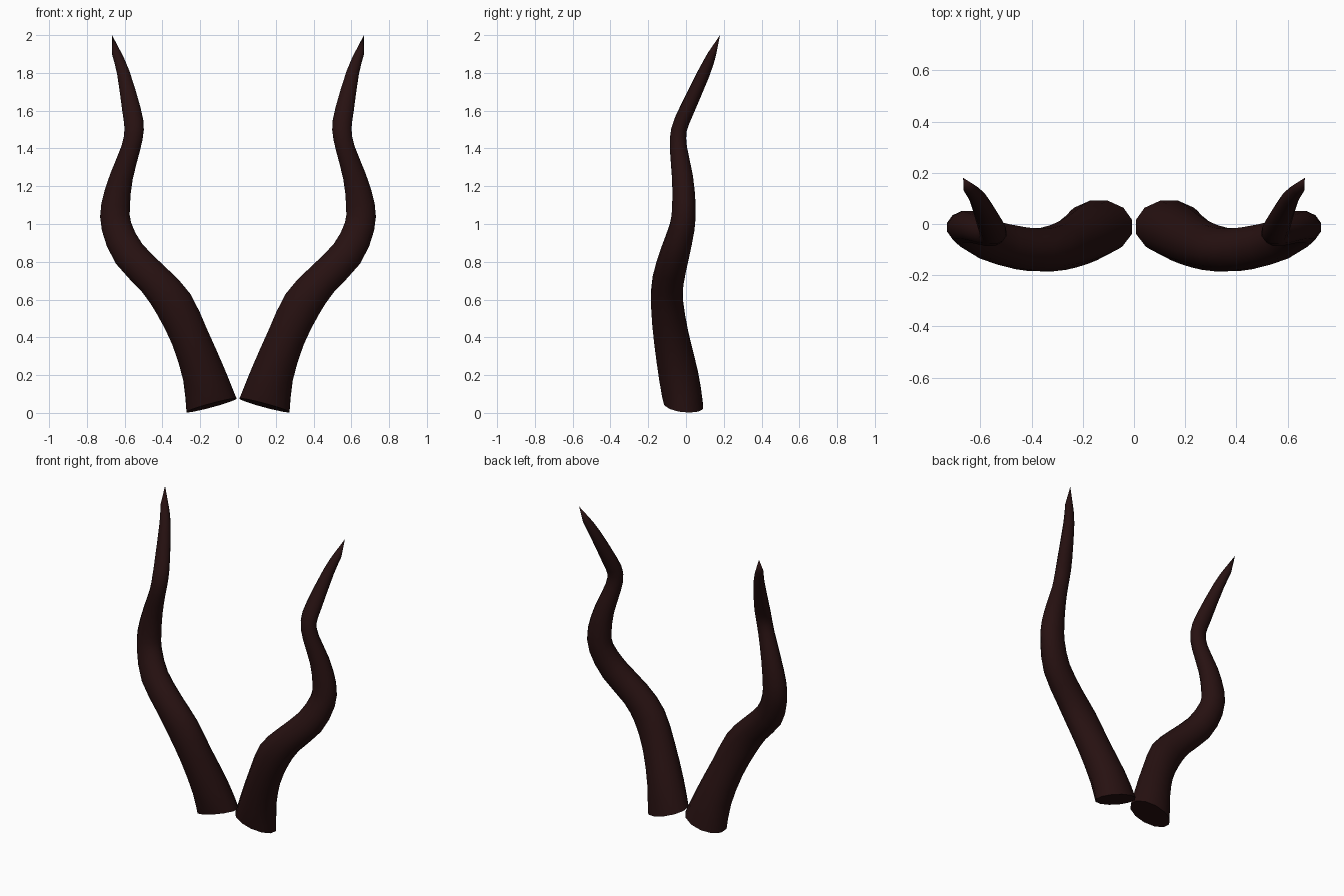
import bpy, bmesh, math
from mathutils import Vector

cube = bpy.data.objects.get("Cube")
if cube:
    bpy.data.objects.remove(cube, do_unlink=True)

# Dark reddish brown horn material
horn_mat = bpy.data.materials.new("dark_brown_horn")
horn_mat.use_nodes = True
colour = (0.02, 0.0055, 0.0055, 1)
horn_mat.diffuse_color = colour
bsdf = horn_mat.node_tree.nodes["Principled BSDF"]
bsdf.inputs["Base Color"].default_value = colour
bsdf.inputs["Roughness"].default_value = 0.7

# Horn centreline: x, y, z, sideways radius, depth radius
STATIONS = [
    (0.14, -0.012, 0.04, 0.139, 0.105),
    (0.18, -0.04, 0.2, 0.115, 0.105),
    (0.255, -0.078, 0.4, 0.102, 0.094),
    (0.34, -0.1, 0.575, 0.105, 0.086),
    (0.44, -0.095, 0.7, 0.092, 0.083),
    (0.575, -0.06, 0.84, 0.088, 0.077),
    (0.643, -0.02, 0.985, 0.081, 0.067),
    (0.648, -0.011, 1.1, 0.077, 0.063),
    (0.617, -0.019, 1.25, 0.062, 0.056),
    (0.568, -0.04, 1.4, 0.051, 0.046),
    (0.55, -0.037, 1.5, 0.052, 0.042),
    (0.563, 0.003, 1.6, 0.05, 0.04),
    (0.607, 0.095, 1.8, 0.034, 0.033),
    (0.642, 0.138, 1.9, 0.025, 0.022),
]
TIP = Vector((0.667, 0.18, 2.0))
SIDES = 12


def refine(stations):
    """Add a smooth in-between station on every span."""
    rows = [Vector(s) for s in stations]
    out = []
    for i in range(len(rows) - 1):
        a, b = rows[i], rows[i + 1]
        before, after = rows[max(i - 1, 0)], rows[min(i + 2, len(rows) - 1)]
        out += [a, (9 * (a + b) - before - after) / 16]
    return out + [rows[-1]]


def build_horn(name, side):
    bm = bmesh.new()
    rows = refine(STATIONS)
    centres = [Vector(r[:3]) for r in rows] + [TIP]
    rings = []
    for i, row in enumerate(rows):
        if i == 0:
            tangent = Vector((0.26, 0.1, 0.96))
        else:
            tangent = centres[i + 1] - centres[i - 1]
        tangent.normalize()
        across = Vector((0, 1, 0)).cross(tangent).normalized()
        depth = tangent.cross(across)
        ring = []
        for k in range(SIDES):
            a = math.tau * (k + 0.5) / SIDES
            p = centres[i] + across * (row[3] * math.cos(a) * 1.02) + depth * (row[4] * math.sin(a) * 1.02)
            ring.append(bm.verts.new((p.x * side, p.y, p.z)))
        rings.append(ring)

    # Horn wall, pointed end and closed base
    tip = bm.verts.new((TIP.x * side, TIP.y, TIP.z))
    for k in range(SIDES):
        n = (k + 1) % SIDES
        for low, high in zip(rings, rings[1:]):
            bm.faces.new((low[k], low[n], high[n], high[k]))
        bm.faces.new((rings[-1][k], rings[-1][n], tip))
    bm.faces.new(rings[0])
    bmesh.ops.recalc_face_normals(bm, faces=bm.faces)

    mesh = bpy.data.meshes.new(name)
    bm.to_mesh(mesh)
    bm.free()
    mesh.materials.append(horn_mat)
    horn = bpy.data.objects.new(name, mesh)
    bpy.context.collection.objects.link(horn)
    bpy.ops.object.select_all(action='DESELECT')
    horn.select_set(True)
    bpy.context.view_layer.objects.active = horn
    bpy.ops.object.shade_smooth_by_angle(angle=math.radians(50))


build_horn("left_horn", 1)
build_horn("right_horn", -1)
